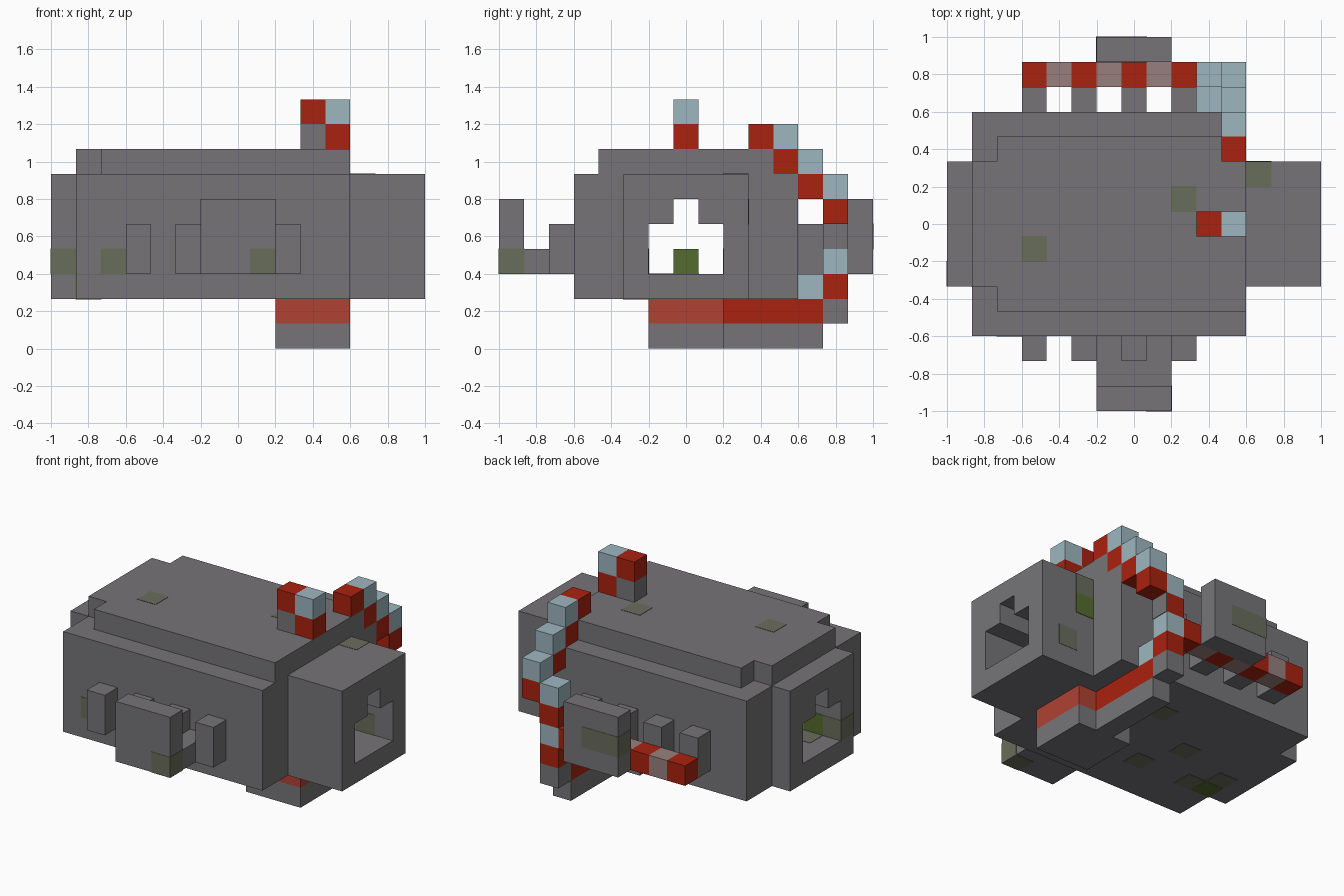
import bpy, bmesh
from mathutils import Matrix, Vector

old = bpy.data.objects.get("Cube")
if old:
    bpy.data.objects.remove(old, do_unlink=True)

U = 2 / 15  # edge of one block


def material(name, r, g, b):
    def lin(c):
        c /= 255
        return c / 12.92 if c < 0.04045 else ((c + 0.055) / 1.055) ** 2.4
    m = bpy.data.materials.new(name)
    m.use_nodes = True
    col = (lin(r), lin(g), lin(b), 1)
    m.diffuse_color = col
    m.node_tree.nodes["Principled BSDF"].inputs["Base Color"].default_value = col
    return m


stone = material("stone grey", 118, 116, 119)
red = material("red", 170, 34, 16)
pale_red = material("pale red", 176, 66, 52)
pink = material("dusty pink", 152, 127, 126)
blue = material("pale blue", 158, 182, 192)
moss = material("faded moss", 105, 109, 91)
green = material("olive green", 85, 107, 47)


def build(name, mat, boxes, grow=0.0):
    """Boxes are (x0, x1, y0, y1, z0, z1) counted in blocks."""
    bm = bmesh.new()
    for b in boxes:
        lo = Vector(b[0::2]) * U - Vector((1, 1, 0))
        hi = Vector(b[1::2]) * U - Vector((1, 1, 0))
        size = hi - lo + Vector((grow, grow, grow)) * 2
        bmesh.ops.create_cube(bm, size=1, matrix=Matrix.Translation((lo + hi) / 2)
                              @ Matrix.Diagonal((*size, 1)))
    me = bpy.data.meshes.new(name)
    bm.to_mesh(me)
    bm.free()
    me.materials.append(mat)
    ob = bpy.data.objects.new(name, me)
    bpy.context.collection.objects.link(ob)
    return ob


def cells(name, mat, spots, grow=0.0):
    """Single blocks given by their lower corner."""
    return build(name, mat, [(x, x + 1, y, y + 1, z, z + 1) for x, y, z in spots], grow)


def tunnel_box(name, x0, x1, y0):
    """Long box with a stepped tunnel running along x."""
    half = [(y0, 6, 3, 7), (6, 7, 5, 7)]
    boxes = [(x0, x1, y0, 15 - y0, 2, 3), (x0, x1, 7, 8, 6, 7)]
    for a, b, z0, z1 in half:
        boxes += [(x0, x1, a, b, z0, z1), (x0, x1, 15 - b, 15 - a, z0, z1)]
    build(name, stone, boxes)


# Hull
tunnel_box("main_body", 1, 12, 3)
tunnel_box("left_end_box", 12, 15, 5)
tunnel_box("right_end_box", 0, 1, 5)
build("top_deck", stone, [(2, 12, 4, 11, 7, 8), (1, 2, 5, 10, 7, 8)])

# Side posts and shields
posts = (3, 5, 7, 9)
build("front_posts", stone, [(x, x + 1, 2, 3, 3, 5) for x in posts])
build("back_posts", stone, [(x, x + 1, 12, 13, 3, 5) for x in posts])
build("front_shield", stone, [(6, 9, 0, 1, 3, 6)])
build("front_shield_base", stone, [(6, 9, 1, 2, 3, 4), (6, 7, 2, 3, 3, 4), (8, 9, 2, 3, 3, 4)])
build("back_shield", stone, [(6, 9, 14, 15, 3, 6)])

# Striped rail along the back
cells("back_rail_red", red, [(x, 13, 3) for x in posts])
cells("back_rail_pink", pink, [(x, 13, 3) for x in (4, 6, 8)])

# Stub on the deck
cells("deck_stub_foot", stone, [(10, 7, 8)])
cells("deck_stub_red", red, [(10, 7, 9), (11, 7, 8)])
cells("deck_stub_blue", blue, [(11, 7, 9)])

# Stepped chain down the back
cells("chain_red", red, [(11, 10, 8), (11, 11, 7), (11, 12, 6), (11, 13, 5),
                         (10, 13, 4), (10, 13, 2)])
cells("chain_blue", blue, [(11, 11, 8), (11, 12, 7), (11, 13, 6), (10, 13, 5),
                           (10, 13, 3), (10, 12, 2)])
cells("chain_end", stone, [(10, 13, 1)])
build("chain_link_plate", stone, [(11, 11.03, 13, 14, 4, 5)])

# Foot under the hull
build("foot_base", stone, [(9, 12, 6, 9, 0, 1), (10, 11, 9, 13, 0, 1)])
build("foot_pale_band", pale_red, [(9, 12, 6, 9, 1, 2)])
build("foot_red_arm", red, [(10, 11, 9, 13, 1, 2)])

# Moss growing on the hull
cells("moss_patches", moss, [(13, 9, 3), (12, 9, 6), (0, 5, 3), (2, 3, 3), (8, 0, 3),
                             (6, 14, 4), (7, 14, 4), (9, 8, 7), (3, 6, 7)], 0.002)
cells("moss_underside", moss, [(x, y, 2) for x, y in
                               ((7, 9), (5, 5), (4, 7), (2, 5), (1, 6))], 0.002)
cells("green_patches", green, [(12, 9, 5), (1, 5, 2), (1, 5, 3)], 0.003)
cells("tunnel_plant", green, [(7, 7, 3)])
